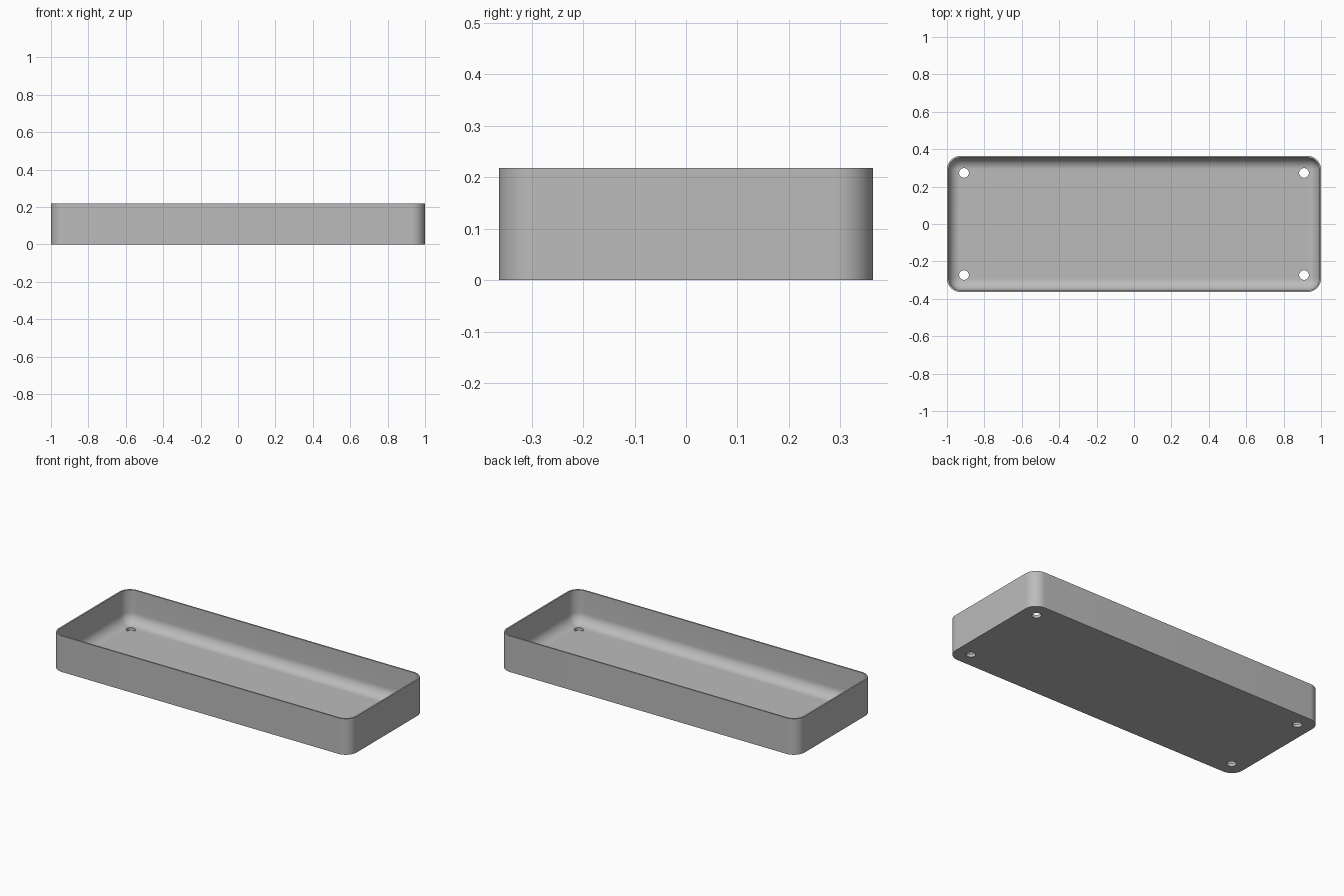
import bpy, bmesh
from math import sin, cos, pi, radians

cube = bpy.data.objects.get("Cube")
if cube:
    bpy.data.objects.remove(cube, do_unlink=True)

HALF_X, HALF_Y, HEIGHT = 1.0, 0.3636, 0.2182
CORNER, WALL, FLOOR = 0.0727, 0.0091, 0.0182
HOLE_X, HOLE_Y, HOLE_R = 0.909, 0.273, 0.026
STEPS = 12

grey = bpy.data.materials.new("plain grey")
grey.use_nodes = True
colour = (0.5, 0.5, 0.5, 1)
grey.diffuse_color = colour
grey.node_tree.nodes["Principled BSDF"].inputs["Base Color"].default_value = colour


def ring(bm, inset, z):
    """Rounded rectangle loop, inset from the outer wall."""
    r = max(CORNER - inset, 0.001)
    verts = []
    for i, (sx, sy) in enumerate([(1, 1), (-1, 1), (-1, -1), (1, -1)]):
        cx, cy = sx * (HALF_X - inset - r), sy * (HALF_Y - inset - r)
        for k in range(STEPS + 1):
            a = (i + k / STEPS) * pi / 2
            verts.append(bm.verts.new((cx + r * cos(a), cy + r * sin(a), z)))
    return verts


# Tray shell: outer wall, rim, inner wall and rounded floor edge
bm = bmesh.new()
fillet = CORNER - WALL - 0.001
profile = [(0, 0), (0, HEIGHT), (WALL, HEIGHT)]
for k in range(STEPS + 1):
    a = k / STEPS * pi / 2
    profile.append((WALL + fillet * (1 - cos(a)), FLOOR + fillet * (1 - sin(a))))
rings = [ring(bm, inset, z) for inset, z in profile]
for low, high in zip(rings, rings[1:]):
    for j in range(len(low)):
        n = (j + 1) % len(low)
        bm.faces.new((low[j], low[n], high[n], high[j]))
bm.faces.new(rings[0][::-1])
bm.faces.new(rings[-1])
bmesh.ops.recalc_face_normals(bm, faces=bm.faces)
mesh = bpy.data.meshes.new("tray")
bm.to_mesh(mesh)
bm.free()
mesh.materials.append(grey)
tray = bpy.data.objects.new("tray", mesh)
bpy.context.collection.objects.link(tray)

# Four screw holes through the floor
for sx in (-1, 1):
    for sy in (-1, 1):
        bpy.ops.mesh.primitive_cylinder_add(
            vertices=32, radius=HOLE_R, depth=0.2,
            location=(sx * HOLE_X, sy * HOLE_Y, 0))
        cutter = bpy.context.object
        cutter.name = "hole_cutter"
        cutter.data.materials.append(grey)
        cutter.hide_render = True
        cut = tray.modifiers.new("screw_hole", "BOOLEAN")
        cut.operation = "DIFFERENCE"
        cut.solver = "EXACT"
        cut.object = cutter
        bpy.context.view_layer.objects.active = tray
        bpy.ops.object.modifier_apply(modifier=cut.name)
        bpy.data.objects.remove(cutter, do_unlink=True)

# Smooth corners with crisp rim and base edges
bpy.ops.object.select_all(action="DESELECT")
tray.select_set(True)
bpy.context.view_layer.objects.active = tray
bpy.ops.object.shade_smooth_by_angle(angle=radians(30))
